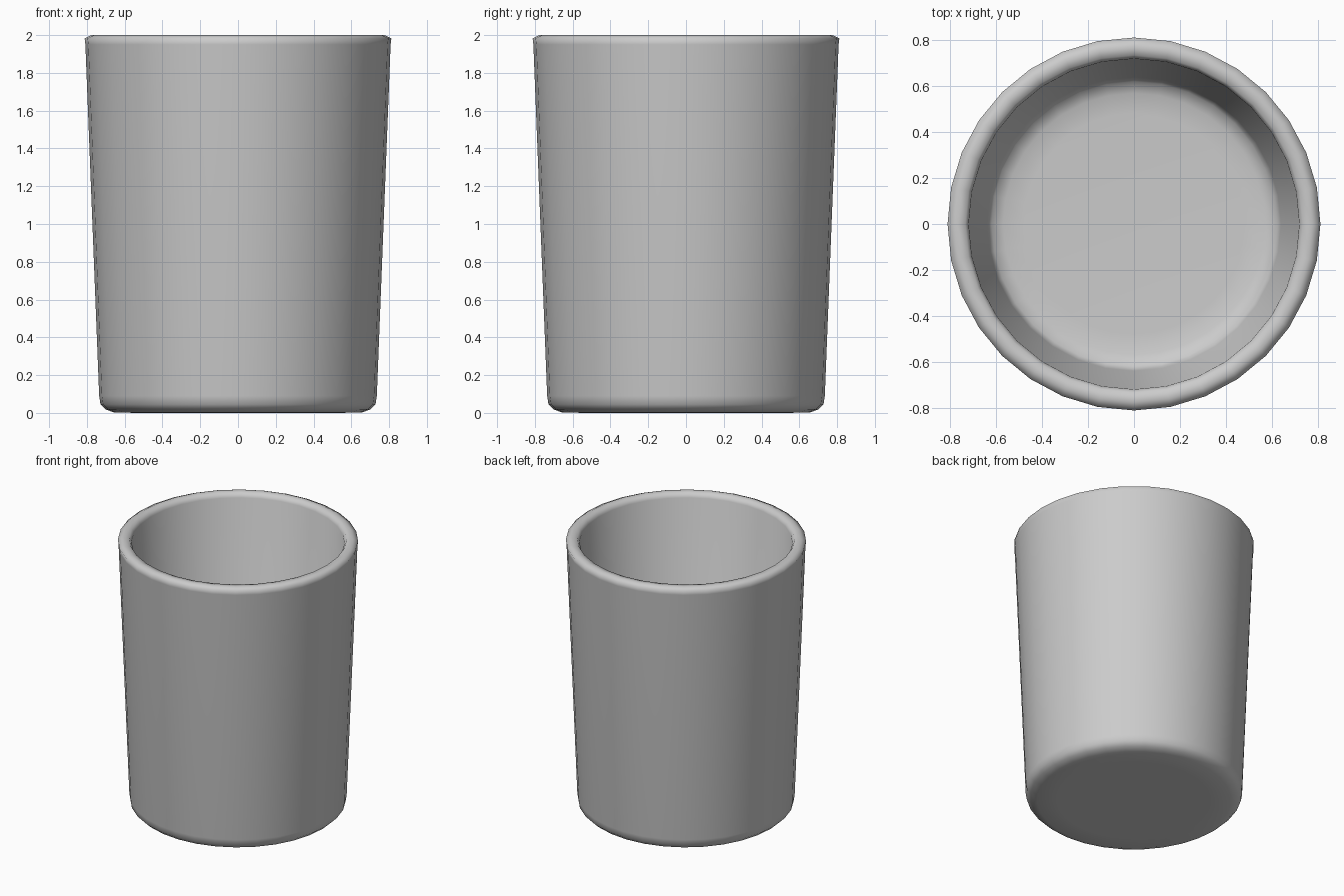
import bpy, bmesh, math

if "Cube" in bpy.data.objects:
    bpy.data.objects.remove(bpy.data.objects["Cube"])

SIDES = 32

# Half-section of the cup (radius, height): underside, outer wall, rim, inner wall, floor
profile = [
    (0.52, 0.0), (0.655, 0.002), (0.70, 0.018), (0.728, 0.045), (0.735, 0.09),
    (0.808, 1.95), (0.812, 1.983), (0.775, 2.0), (0.735, 1.995), (0.72, 1.965),
    (0.64, 0.15), (0.62, 0.115), (0.57, 0.095), (0.48, 0.09),
]

# Cup body: lathe the section and cap both ends
bm = bmesh.new()
rings = []
for r, z in profile:
    rings.append([bm.verts.new((r * math.cos(2 * math.pi * i / SIDES),
                                r * math.sin(2 * math.pi * i / SIDES), z))
                  for i in range(SIDES)])
for a, b in zip(rings, rings[1:]):
    for i in range(SIDES):
        j = (i + 1) % SIDES
        bm.faces.new((a[i], a[j], b[j], b[i]))
bm.faces.new(list(reversed(rings[0])))
bm.faces.new(rings[-1])
bmesh.ops.recalc_face_normals(bm, faces=bm.faces)
for f in bm.faces:
    f.smooth = True

mesh = bpy.data.meshes.new("cup")
bm.to_mesh(mesh)
bm.free()
cup = bpy.data.objects.new("cup", mesh)
bpy.context.collection.objects.link(cup)
